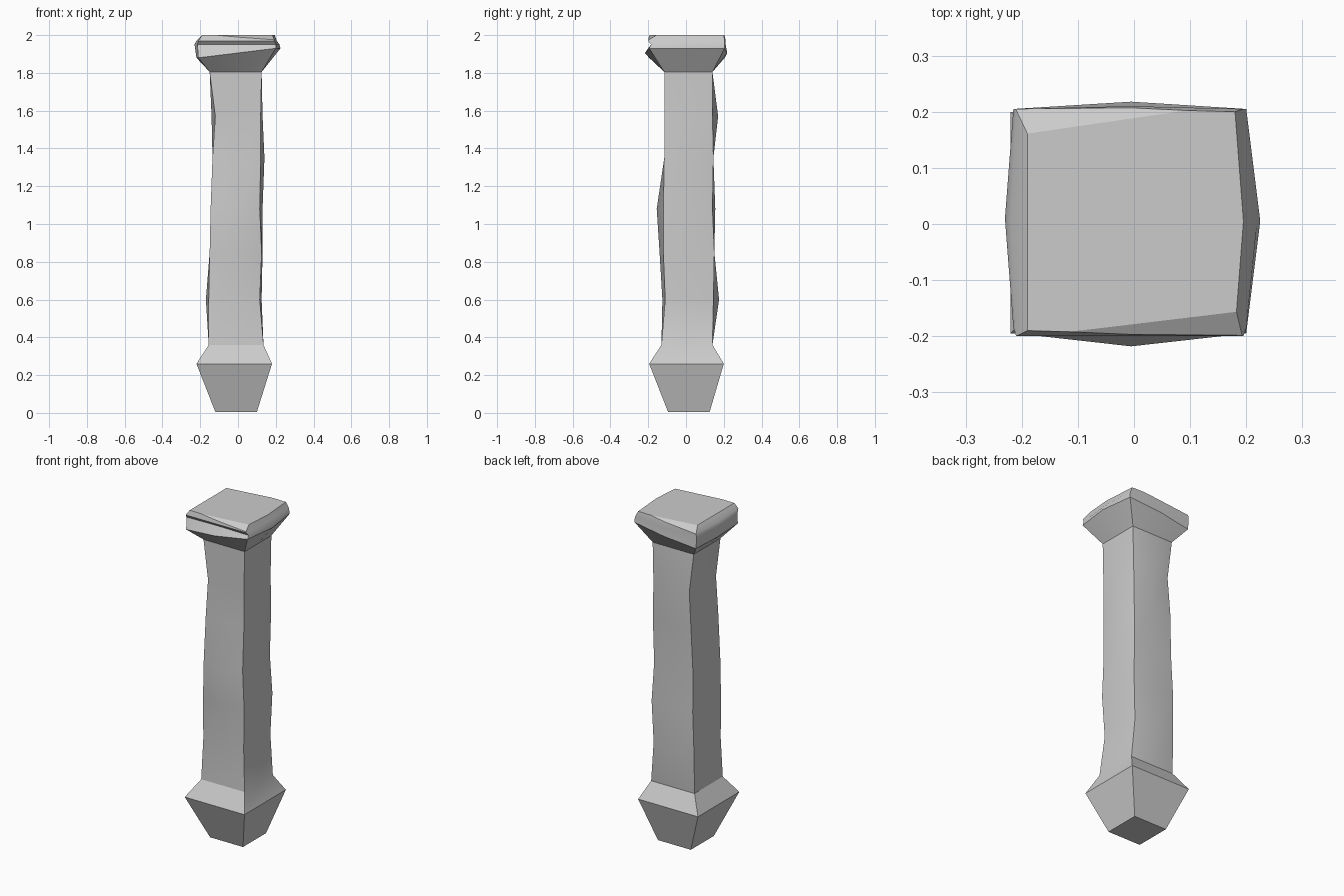
import bpy
import bmesh
from mathutils import Vector

cube = bpy.data.objects.get("Cube")
if cube:
    bpy.data.objects.remove(cube, do_unlink=True)

# Weathered stone, one colour
stone = bpy.data.materials.new("grey_stone")
stone.use_nodes = True
colour = (0.6, 0.6, 0.6, 1.0)
stone.diffuse_color = colour
stone.node_tree.nodes["Principled BSDF"].inputs["Base Color"].default_value = colour


def add_ring(bm, height, sides, bulges=(0, 0, 0, 0), tilt=0):
    """Worn square outline in hundredths: four corners and four edge middles.
    Sides and bulges run left edge, right edge, front, back; tilt lifts +x."""
    west, east, front, back = sides
    bw, be, bf, bb = bulges
    mid_x, mid_y = (west + east) / 2, (front + back) / 2
    outline = [(west, front), (mid_x, front - bf), (east, front),
               (east + be, mid_y), (east, back), (mid_x, back + bb),
               (west, back), (west - bw, mid_y)]
    ring = []
    for x, y in outline:
        lift = tilt * min(1, max(0, (x - west) / (east - west)))
        ring.append(bm.verts.new(Vector((x, y, height + lift)) / 100))
    return ring


def loft(bm, rings):
    """Skin neighbouring rings with quads and close both ends."""
    for low, high in zip(rings, rings[1:]):
        for i in range(len(low)):
            j = (i + 1) % len(low)
            bm.faces.new((low[i], low[j], high[j], high[i]))
    bm.faces.new(rings[0][::-1])
    bm.faces.new(rings[-1])


def chip(bm, point, normal):
    """Break off a sliver of stone beyond a plane."""
    cut = bmesh.ops.bisect_plane(
        bm, geom=bm.verts[:] + bm.edges[:] + bm.faces[:], dist=1e-5,
        plane_co=point, plane_no=normal, clear_outer=True)
    edges = [e for e in cut["geom_cut"]
             if isinstance(e, bmesh.types.BMEdge) and e.is_boundary]
    if edges:
        bmesh.ops.holes_fill(bm, edges=edges)


def finish(name, bm):
    bmesh.ops.recalc_face_normals(bm, faces=bm.faces[:])
    mesh = bpy.data.meshes.new(name)
    bm.to_mesh(mesh)
    bm.free()
    mesh.materials.append(stone)
    obj = bpy.data.objects.new(name, mesh)
    bpy.context.collection.objects.link(obj)
    bpy.ops.object.select_all(action="DESELECT")
    obj.select_set(True)
    bpy.context.view_layer.objects.active = obj
    bpy.ops.object.shade_smooth_by_angle(angle=0.5)
    return obj


# Pillar: tapered foot, flared collar, worn shaft and spreading capital
pillar = bmesh.new()
rings = [
    add_ring(pillar, 0.5, (-12, 10, -9.5, 12.5)),
    add_ring(pillar, 26, (-22, 18, -19.5, 20)),
    add_ring(pillar, 36, (-15.5, 13.5, -13, 14)),
    add_ring(pillar, 60, (-15.5, 11.5, -11, 14.5), (1.5, 1, 1.5, 3)),
    add_ring(pillar, 85, (-15, 12.5, -12, 15), (0, 0.5, 2, 0)),
    add_ring(pillar, 108, (-14.5, 11.5, -12, 14), (0, 1.5, 3.5, 1.5)),
    add_ring(pillar, 135, (-13.5, 12, -11.5, 14.5), (0, 2, 0, 0)),
    add_ring(pillar, 157, (-12, 12, -11.5, 14), (2, 1, 0, 3)),
    add_ring(pillar, 180.5, (-15, 12.5, -11.5, 14)),
    add_ring(pillar, 188, (-21, 20, -19.5, 20.5), (1, 2.5, 2.3, 1.3), 5),
    add_ring(pillar, 195, (-21.5, 20, -18.5, 20.5), (1.5, 2, -0.5, 0.5)),
    add_ring(pillar, 197, (-21, 19.5, -20, 20.5), (1, 1, 0, 0.5)),
    add_ring(pillar, 200, (-19, 18, -19, 20), (0, 1.5, 0.5, 0.5)),
]
loft(pillar, rings)

# Broken slivers along the top edges
chip(pillar, (-0.06, 0.18, 2.0), (-0.08, 0.55, 0.83))
chip(pillar, (0.07, -0.17, 2.0), (0.06, -0.5, 0.86))
finish("stone_pillar", pillar)
